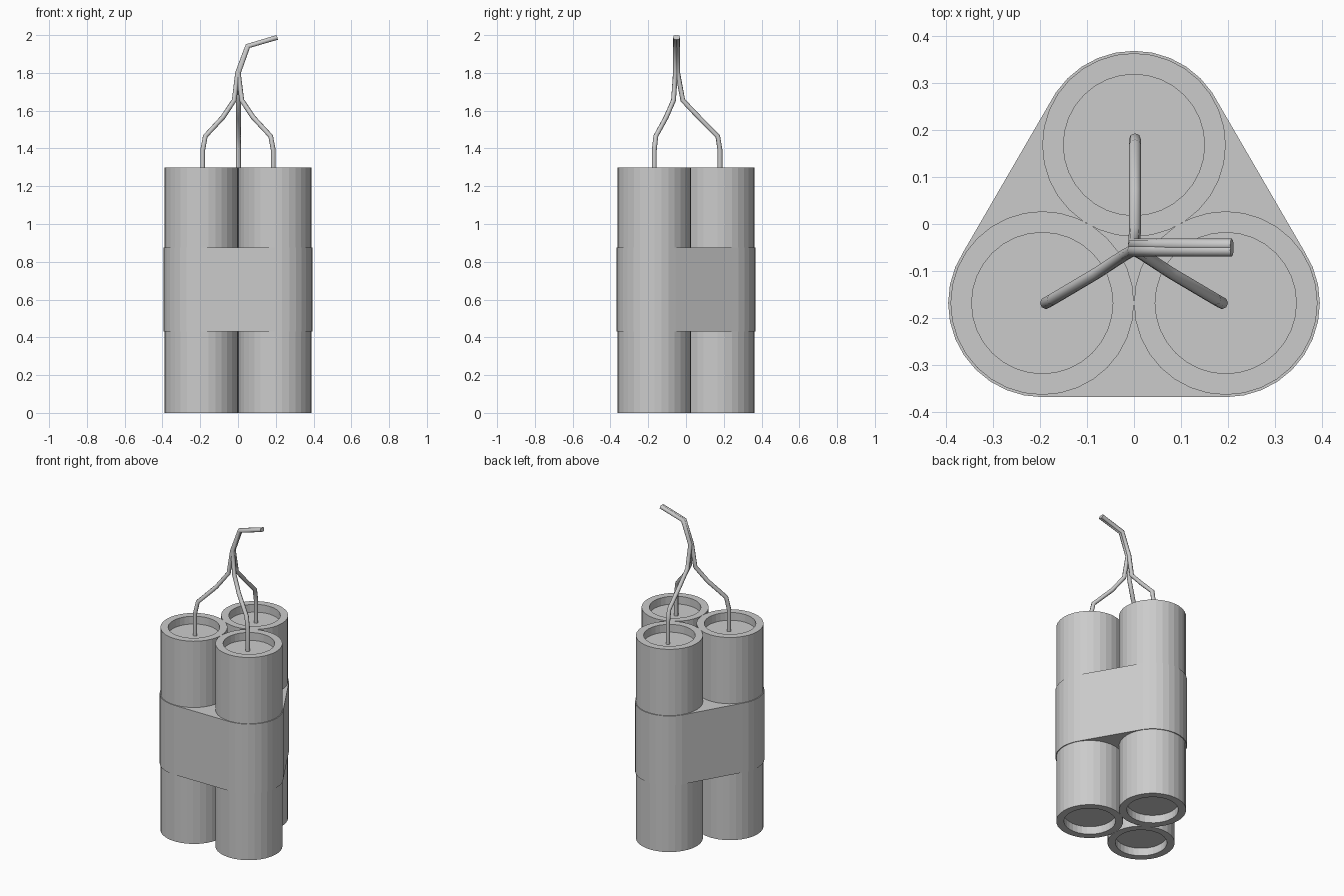
import bpy, bmesh
from math import cos, sin, pi

if "Cube" in bpy.data.objects:
    bpy.data.objects.remove(bpy.data.objects["Cube"])

SIDES = 32
CENTRES = [(-0.195, -0.168), (0.195, -0.168), (0, 0.168)]


def finish(bm, name):
    bmesh.ops.recalc_face_normals(bm, faces=bm.faces[:])
    mesh = bpy.data.meshes.new(name)
    bm.to_mesh(mesh)
    bm.free()
    obj = bpy.data.objects.new(name, mesh)
    bpy.context.collection.objects.link(obj)
    return obj


def circle(cx, cy, r, z):
    return [(cx + r * cos(2 * pi * i / SIDES), cy + r * sin(2 * pi * i / SIDES), z)
            for i in range(SIDES)]


# Tubes with a recessed disc at both ends
def tube(name, cx, cy):
    bm = bmesh.new()
    profile = [(0.15, 0.05), (0.15, 0), (0.195, 0), (0.195, 1.3), (0.15, 1.3), (0.15, 1.25)]
    rings = [[bm.verts.new(p) for p in circle(cx, cy, r, z)] for r, z in profile]
    for a, b in zip(rings, rings[1:]):
        for i in range(SIDES):
            j = (i + 1) % SIDES
            bm.faces.new((a[i], a[j], b[j], b[i]))
    bm.faces.new(rings[0])
    bm.faces.new(rings[-1])
    finish(bm, name)


for n, (x, y) in zip(("left", "right", "back"), CENTRES):
    tube("tube_" + n, x, y)

# Band wrapped round the three tubes
bm = bmesh.new()
for x, y in CENTRES:
    for z in (0.43, 0.875):
        for p in circle(x, y, 0.2, z):
            bm.verts.new(p)
res = bmesh.ops.convex_hull(bm, input=bm.verts[:])
loose = [v for v in bm.verts if not v.link_faces]
bmesh.ops.delete(bm, geom=loose, context='VERTS')
bmesh.ops.dissolve_limit(bm, angle_limit=0.01, verts=bm.verts[:], edges=bm.edges[:])
finish(bm, "band")


# Fuses: one strand from each tube, twisted together at the top
def fuse(name, pts):
    cu = bpy.data.curves.new(name, 'CURVE')
    cu.dimensions = '3D'
    cu.bevel_depth = 0.0128
    cu.bevel_resolution = 2
    cu.use_fill_caps = True
    sp = cu.splines.new('POLY')
    sp.points.add(len(pts) - 1)
    for p, co in zip(sp.points, pts):
        p.co = (*co, 1)
    obj = bpy.data.objects.new(name, cu)
    bpy.context.collection.objects.link(obj)
    bpy.ops.object.select_all(action='DESELECT')
    obj.select_set(True)
    bpy.context.view_layer.objects.active = obj
    bpy.ops.object.convert(target='MESH')


def tip(dx, dy):
    return [(dx, -0.05 + dy, 1.8), (0.052 + dx, -0.05 + dy, 1.942), (0.208, -0.05 + dy, 1.988)]


for n, s in (("left", -1), ("right", 1)):
    fuse("fuse_" + n, [(0.187 * s, -0.168, 1.24), (0.187 * s, -0.168, 1.39),
                       (0.173 * s, -0.16, 1.465), (0.08 * s, -0.105, 1.565),
                       (0.02 * s, -0.066, 1.655)] + tip(0.002 * s, -0.006))
fuse("fuse_back", [(0.002, 0.18, 1.24), (0.002, 0.18, 1.39), (0.002, 0.168, 1.465),
                   (0.002, 0.068, 1.565), (0.002, -0.017, 1.655)] + tip(0, 0.006))
